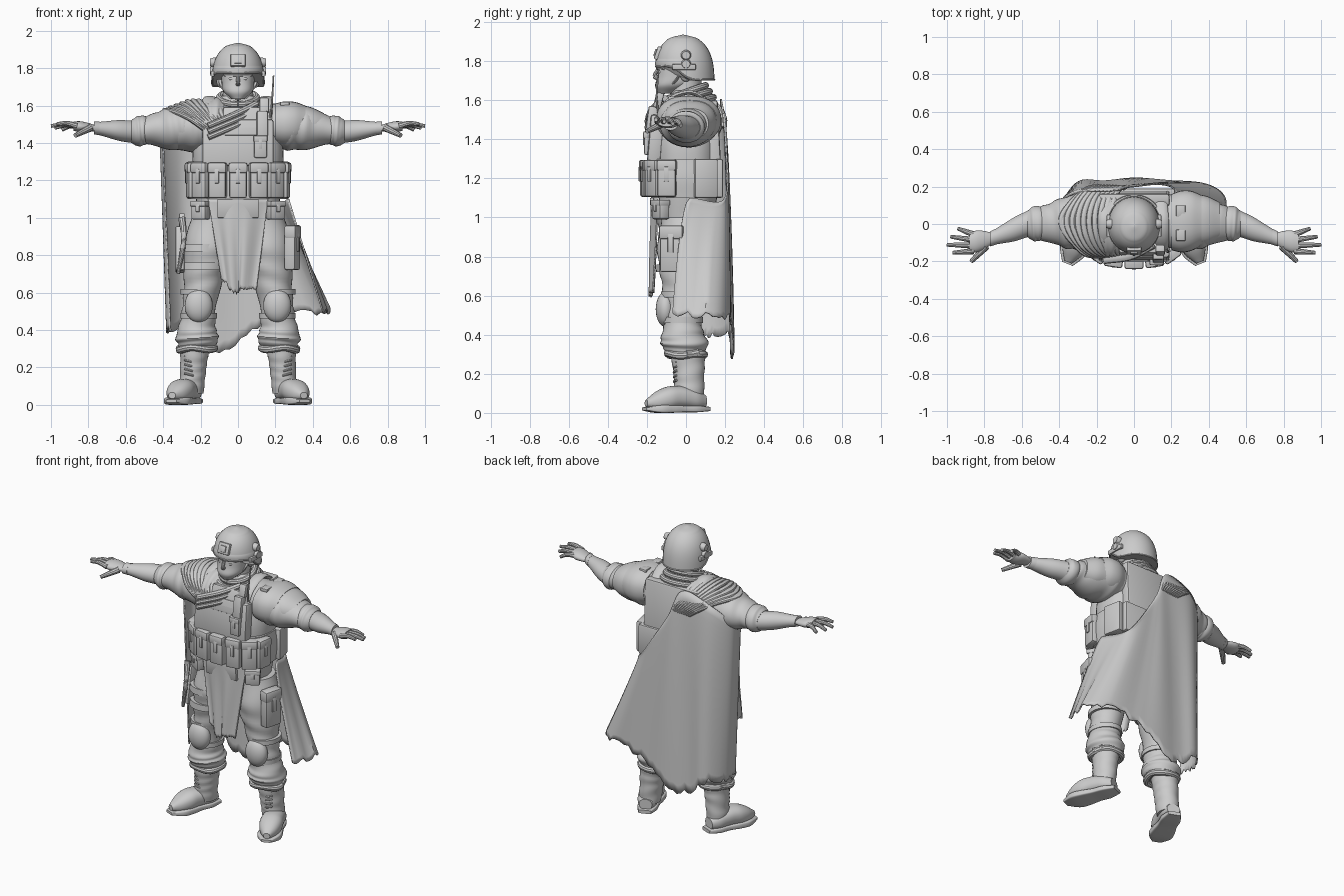
import bpy, bmesh, random
from math import sin, cos, pi, radians, copysign
from mathutils import Vector, Matrix

random.seed(4)
if "Cube" in bpy.data.objects:
    bpy.data.objects.remove(bpy.data.objects["Cube"], do_unlink=True)

COLOUR = (.6, .6, .6, 1)
grey = bpy.data.materials.new("plain_grey")
grey.use_nodes = True
grey.diffuse_color = COLOUR
grey.node_tree.nodes["Principled BSDF"].inputs["Base Color"].default_value = COLOUR
made = []


def finish(name, bm, both=False):
    """Turn a bmesh into one object, or a left and right pair."""
    for side in (("left_", "right_") if both else ("",)):
        if side == "right_":
            bm.transform(Matrix.Scale(-1, 4, (1, 0, 0)))
        bmesh.ops.recalc_face_normals(bm, faces=bm.faces)
        mesh = bpy.data.meshes.new(side + name)
        bm.to_mesh(mesh)
        mesh.materials.append(grey)
        ob = bpy.data.objects.new(side + name, mesh)
        bpy.context.collection.objects.link(ob)
        made.append(ob)
    bm.free()
    return made[-1]


def resample(values, count):
    """Smooth curve through numbers or points, evenly sampled."""
    last = len(values) - 1
    result = []
    for step in range(count + 1):
        i = min(step * last // count, last - 1)
        t = step * last / count - i
        b, c = values[i], values[i + 1]
        a = values[i - 1] if i else b * 2 - c
        d = values[i + 2] if i + 2 <= last else c * 2 - b
        result.append(b + (c - a) * (t / 2) + (a * 2 - b * 5 + c * 4 - d) * (t * t / 2)
                      + (b * 3 - a - c * 3 + d) * (t ** 3 / 2))
    return result


def skin(bm, rows, closed=True):
    """Bridge rows of points; closed rows also get end caps."""
    vs = [[bm.verts.new(p) for p in row] for row in rows]
    n = len(vs[0])
    for r, q in zip(vs, vs[1:]):
        for j in range(n if closed else n - 1):
            bm.faces.new((r[j], r[(j + 1) % n], q[(j + 1) % n], q[j]))
    if closed:
        bm.faces.new(vs[0])
        bm.faces.new(vs[-1])


def limb(name, path, radii, flat=1, power=2, ridge=0, waves=0, both=False, place=None, shape=None):
    """Oval sections square to the path's main axis; ridges make cloth folds."""
    path = [Vector(p) for p in path]
    span = path[-1] - path[0]
    axis = max(range(3), key=lambda k: abs(span[k]))
    first, second = [k for k in range(3) if k != axis]
    count = len(radii) * (8 if ridge else 4)
    sides = 32
    rows = []
    for i, (centre, radius) in enumerate(zip(resample(path, count), resample(radii, count))):
        row = []
        for k in range(sides):
            a = 2 * pi * k / sides
            r = radius * (1 + ridge * sin(2 * pi * waves * i / count + 2 * sin(a + i / 5)))
            p = centre.copy()
            p[first] += r * copysign(abs(cos(a)) ** (2 / power), cos(a))
            p[second] += r * flat * copysign(abs(sin(a)) ** (2 / power), sin(a))
            row.append(shape(p) if shape else p)
        rows.append(row)
    bm = bmesh.new()
    skin(bm, rows)
    if place:
        bm.transform(place)
    return finish(name, bm, both)


def tube(name, path, start, end=None, flat=1, both=False):
    """Tapered round or flattened strand along a free path."""
    end = end or start
    sides = 10
    count = 4 * len(path)
    points = resample([Vector(p) for p in path], count)
    rows = []
    for i, p in enumerate(points):
        turn = (points[min(i + 1, count)] - points[max(i - 1, 0)]).to_track_quat("Z", "Y")
        r = start + (end - start) * i / count
        angles = [2 * pi * k / sides for k in range(sides)]
        rows.append([p + turn @ Vector((r * flat * cos(a), r * sin(a), 0)) for a in angles])
    bm = bmesh.new()
    skin(bm, rows)
    return finish(name, bm, both)


def box(name, at, size, turn=0, lean=0, both=False):
    """Box with softened edges."""
    bm = bmesh.new()
    bmesh.ops.create_cube(bm, size=1, matrix=Matrix.Diagonal((*size, 1)))
    bmesh.ops.bevel(bm, geom=bm.edges[:], offset=min(size) / 5, segments=2, affect="EDGES", profile=.5)
    bm.transform(Matrix.Translation(Vector(at)) @ Matrix.Rotation(radians(turn), 4, "Z")
                 @ Matrix.Rotation(radians(lean), 4, "X"))
    return finish(name, bm, both)


def pouch(name, at, size, turn=0, both=False):
    """Gear pouch with a flap and a closing tab."""
    wide, deep, tall = size
    at = Vector(at)
    out = Matrix.Rotation(radians(turn), 3, "Z") @ Vector((0, -deep / 2, 0))
    up = Vector((0, 0, tall * .35))
    box(name, at, size, turn, both=both)
    box(name + "_flap", at + up + out * .1, (wide * 1.06, deep * 1.1, tall * .3), turn, both=both)
    box(name + "_tab", at + up / 3 + out, (wide / 4, deep / 4, tall * .4), turn, both=both)


def ball(name, at, size, both=False):
    bm = bmesh.new()
    bmesh.ops.create_uvsphere(bm, u_segments=24, v_segments=14, radius=1,
                              matrix=Matrix.Translation(Vector(at)) @ Matrix.Diagonal((*size, 1)))
    return finish(name, bm, both)


def sheet(name, top, bottom, fold, waves, tear, ease=1):
    """Hanging cloth between two curves, with folds and a torn hem."""
    across, down = 60, 24
    top, bottom = [resample([Vector(p) for p in line], across) for line in (top, bottom)]
    rows = [[] for _ in range(down + 1)]
    for i, (high, low) in enumerate(zip(top, bottom)):
        low.z += random.uniform(-tear, tear)
        for j, row in enumerate(rows):
            v = j / down
            p = high.lerp(low, v)
            wave = fold * sin(2 * pi * waves * i / across) * sin(v * 2)
            p.x += wave / 2
            p.y = high.y + (low.y - high.y) * v ** ease + wave
            row.append(p)
    bm = bmesh.new()
    skin(bm, rows, closed=False)
    thickness = finish(name, bm).modifiers.new("thickness", "SOLIDIFY")
    thickness.thickness = .008
    thickness.offset = 0


# Joints of the left side
HIP, KNEE, CUFF = Vector((.13, 0, 1)), Vector((.21, -.02, .5)), Vector((.22, 0, .3))
SHOULDER, ELBOW = Vector((.15, .02, 1.5)), Vector((.57, 0, 1.46))
WRIST, KNUCKLE = Vector((.77, -.08, 1.48)), Vector((.88, -.1, 1.49))

# Torso and vest
limb("torso", [(0, 0, 1), (0, 0, 1.65)], [.21, .23, .24, .24, .2, .09], flat=.7, power=2.5)
limb("pelvis", [(0, 0, .8), (0, 0, 1.1)], [.1, .2, .22], flat=.7)
limb("neck", [(0, 0, 1.55), (0, 0, 1.75)], [.09, .08, .08])
box("chest_plate", (0, -.155, 1.4), (.38, .07, .25), lean=-5)
box("collar_plate", (.03, -.145, 1.51), (.22, .06, .16), lean=-14)
box("back_plate", (0, .14, 1.35), (.38, .07, .5), lean=3)
tube("vest_strap", [(.14, -.16, 1.45), (.15, -.1, 1.59), (.15, .02, 1.64), (.14, .13, 1.58)], .012, flat=3, both=True)

# Belt with pouches spread around its front
limb("belt", [(0, 0, 1.1), (0, 0, 1.3)], [.25, .26, .25], flat=.72, power=3)
for i in range(4):
    spread = i * .45
    pouch("belt_pouch", (.25 * sin(spread), -.205 * cos(spread) ** .5, 1.2), (.095, .06, .19), 9 * i * i, both=i > 0)
box("rear_belt_panel", (0, .16, 1.2), (.44, .06, .2))
box("rear_belt_side", (.24, .1, 1.2), (.05, .12, .2), turn=12, both=True)

# Front cloth and hip gear
sheet("front_cloth", [(-.16, -.14, 1.1), (0, -.18, 1.1), (.16, -.14, 1.1)],
      [(-.09, -.17, .68), (-.02, -.18, .6), (.02, -.18, .62), (.1, -.17, .62)], fold=.008, waves=2.5, tear=.01)
box("waist_plate", (0, -.17, 1.05), (.22, .02, .1), lean=6)
pouch("hip_pouch", (.2, -.13, 1.04), (.09, .06, .1), turn=30, both=True)
pouch("thigh_pouch", (.29, -.07, .84), (.12, .06, .24), turn=75)
box("holster", (-.31, -.05, .83), (.05, .1, .24), lean=-10)
box("pistol_grip", (-.3, -.02, .97), (.03, .05, .1), lean=-25)
tube("knife", [(-.3, -.1, 1), (-.29, -.13, .88), (-.32, -.12, .7)], .02, .01)

# Trousers and knees
limb("trouser_leg", [CUFF, KNEE, HIP], [.09, .115, .1, .09, .1, .13, .12], flat=1.06, ridge=.03, waves=7, both=True)
tube("trouser_cuff", [CUFF + Vector((cos(a), sin(a), sin(a * 3) / 9)) * .095 for a in range(8)], .02, both=True)
ball("knee_pad", KNEE + Vector((0, -.085, .03)), (.075, .05, .09), both=True)
for height in (-.04, .09):
    strap = KNEE + Vector((0, 0, height))
    limb("knee_strap", [strap, strap + Vector((0, 0, .03))], [.098, .098], flat=1.1, both=True)
for height in (.72, .82):
    limb("thigh_strap", [(-.185, -.015, height), (-.18, -.01, height + .04)], [.13, .133], flat=1.06)

# Boots turned outward
step = Matrix.Translation((.27, 0, 0)) @ Matrix.Rotation(radians(22), 4, "Z")
limb("boot_shaft", [(.25, .02, .06), (.23, .01, .32)], [.065, .07, .08], flat=1.12, ridge=.02, waves=4, both=True)
limb("boot_foot", [(0, .1, .06), (0, -.05, .08), (0, -.22, .05)], [.04, .06, .065, .068, .07, .055, .02],
     flat=.85, power=2.3, both=True, place=step)
limb("boot_sole", [(0, .12, .02), (0, -.23, .02)], [.04, .06, .06, .07, .07, .03], flat=.28, power=6, both=True, place=step)
for i in range(6):
    lace = Vector((.255, -.062, .16 + i * .024))
    tube("boot_lace", [lace + Vector((x, abs(x) / 2, x / 4)) for x in (-.03, 0, .03)], .006, both=True)

# Sleeves, arms and hands
limb("sleeve", [SHOULDER, ELBOW], [.13, .155, .14, .1, .07], flat=.82, ridge=.03, waves=4, both=True)
limb("sleeve_cuff", [ELBOW.lerp(SHOULDER, .22), ELBOW], [.08, .093, .092, .07], flat=.86, ridge=.02, waves=2, both=True)
limb("forearm", [ELBOW, WRIST], [.07, .065, .05, .035], flat=.85, both=True)
limb("glove_band", [WRIST.lerp(ELBOW, .15), WRIST], [.043, .04], flat=.85, both=True)
limb("palm", [WRIST, KNUCKLE], [.035, .05, .058, .05], flat=.5, both=True)
for i, reach in enumerate((.94, .98, 1, .97)):
    base = KNUCKLE + Vector((-.02, .045 - .03 * i, 0))
    tip = Vector((reach, -.025 - .043 * i, 1.47 + i / 99))
    tube("finger", [base, base.lerp(tip, .5) + Vector((0, 0, .01)), tip], .017, .01, both=True)
tube("thumb", [WRIST + Vector((.02 + t, -.04 - t, -t / 2)) for t in (0, .04, .08)], .02, .012, both=True)

# Armoured left shoulder
limb("shoulder_plate", [(.2, .01, 1.5), (.36, .02, 1.5)], [.15, .165, .16, .135], flat=.74, power=2.3)
limb("lower_shoulder_plate", [(.33, .02, 1.495), (.46, .015, 1.48)], [.14, .13, .1], flat=.78, power=2.3)
for x in (-.06, .07):
    box("shoulder_patch", (.25, x, 1.61), (.05, .06, .02))

# Radio on the chest
box("radio", (.13, -.175, 1.5), (.06, .05, .14), lean=-8)
pouch("radio_pouch", (.12, -.19, 1.38), (.07, .05, .12))
box("radio_top", (.14, -.14, 1.6), (.05, .04, .08), lean=-15)
tube("antenna", [(.165, -.13, 1.5), (.18, -.15, 1.6), (.19, -.14, 1.76)], .007, .004)

# Face
limb("face", [(0, -.1, 1.635), (0, -.05, 1.7), (0, -.03, 1.8)], [.035, .078, .088, .092], flat=1.2, power=2.3)
tube("nose", [(0, -.135, 1.77), (0, -.155, 1.74), (0, -.16, 1.72), (0, -.14, 1.712)], .008, .013)
for name, width, y, z, size in (("brow", .07, -.145, 1.765, .01), ("upper_lip", .03, -.143, 1.687, .006),
                                ("lower_lip", .025, -.14, 1.675, .006)):
    tube(name, [(-width, y + width / 2, z), (0, y, z), (width, y + width / 2, z)], size)
ball("eye", (.035, -.132, 1.743), (.015, .01, .008), both=True)
ball("ear", (.095, 0, 1.73), (.02, .03, .035), both=True)
tube("chin_strap", [(.1, -.02, 1.75), (.08, -.06, 1.69), (0, -.12, 1.63)], .006, flat=1.6, both=True)


# Helmet with a rim that rises over the brow
def lift_brow(p):
    p.z += max(1.81 - p.z, 0) * .65 * min(max(.2 - p.y * 12, 0), 1)
    return p


limb("helmet", [(0, -.005, 1.7), (0, -.015, 1.935)], [.14 * (1.001 - (i / 16) ** 3) ** .5 for i in range(17)],
     flat=1.08, shape=lift_brow)
rim = [2 * pi * i / 20 for i in range(21)]
tube("helmet_rim", [lift_brow(Vector((.139 * sin(a), -.005 - .15 * cos(a), 1.705))) for a in rim], .005)
box("helmet_mount", (0, -.14, 1.84), (.08, .03, .07), lean=-20)
box("helmet_mount_inset", (0, -.148, 1.84), (.04, .03, .04), lean=-20)
for z in (1.785, 1.83):
    limb("helmet_dial", [(.11, 0, z), (.15, 0, z)], [.026, .026, .02], both=True)
box("helmet_rail", (.136, -.01, 1.77), (.02, .12, .03), both=True)

# Scarf around the neck and across the chest
for i in range(3):
    r = .1 + i * .02
    tube("neck_scarf", [(r * sin(a), -r * cos(a), 1.64 - i * .03 - .035 * cos(a)) for a in rim], .018)
    drop = i * .03
    tube("chest_scarf", [(.1, -.11, 1.61 - drop), (-.02, -.17, 1.55 - drop), (-.16, -.19, 1.49 - drop)], .017, flat=1.4)

# Draped right shoulder, with folds wrapped over it from front to back
limb("shoulder_drape", [(-.05, 0, 1.53), (-.2, .01, 1.485), (-.42, .02, 1.47)], [.12, .18, .175, .15, .095],
     flat=.77, ridge=.015, waves=7)
for i in range(10):
    path = []
    for k in range(11):
        a = -.4 + k * .37
        x = -(.12 + .03 * i) * (.5 + .5 * sin(a))
        r = .182 - .5 * max(-x - .26, 0)
        path.append((x, .015 - r * cos(a), 1.485 + r * .77 * sin(a)))
    tube("drape_fold", path, .015, .012, flat=1.2)

# Cape running from left hip over the right shoulder
sheet("cape", [(.27, .02, 1.1), (.2, .2, 1.1), (0, .2, 1.4), (-.1, .18, 1.6), (-.3, .17, 1.55), (-.41, .1, 1.45), (-.4, 0, 1.4)],
      [(.45, -.07, .5), (.48, .16, .5), (.2, .235, .46), (-.1, .235, .29), (-.3, .22, .4), (-.38, .1, .4), (-.36, 0, .4)],
      fold=.006, waves=5, tear=.02, ease=.5)

# Smooth shading with crisp edges
for ob in bpy.context.selected_objects:
    ob.select_set(False)
for ob in made:
    ob.select_set(True)
bpy.context.view_layer.objects.active = made[0]
bpy.ops.object.shade_smooth_by_angle(angle=radians(35))
